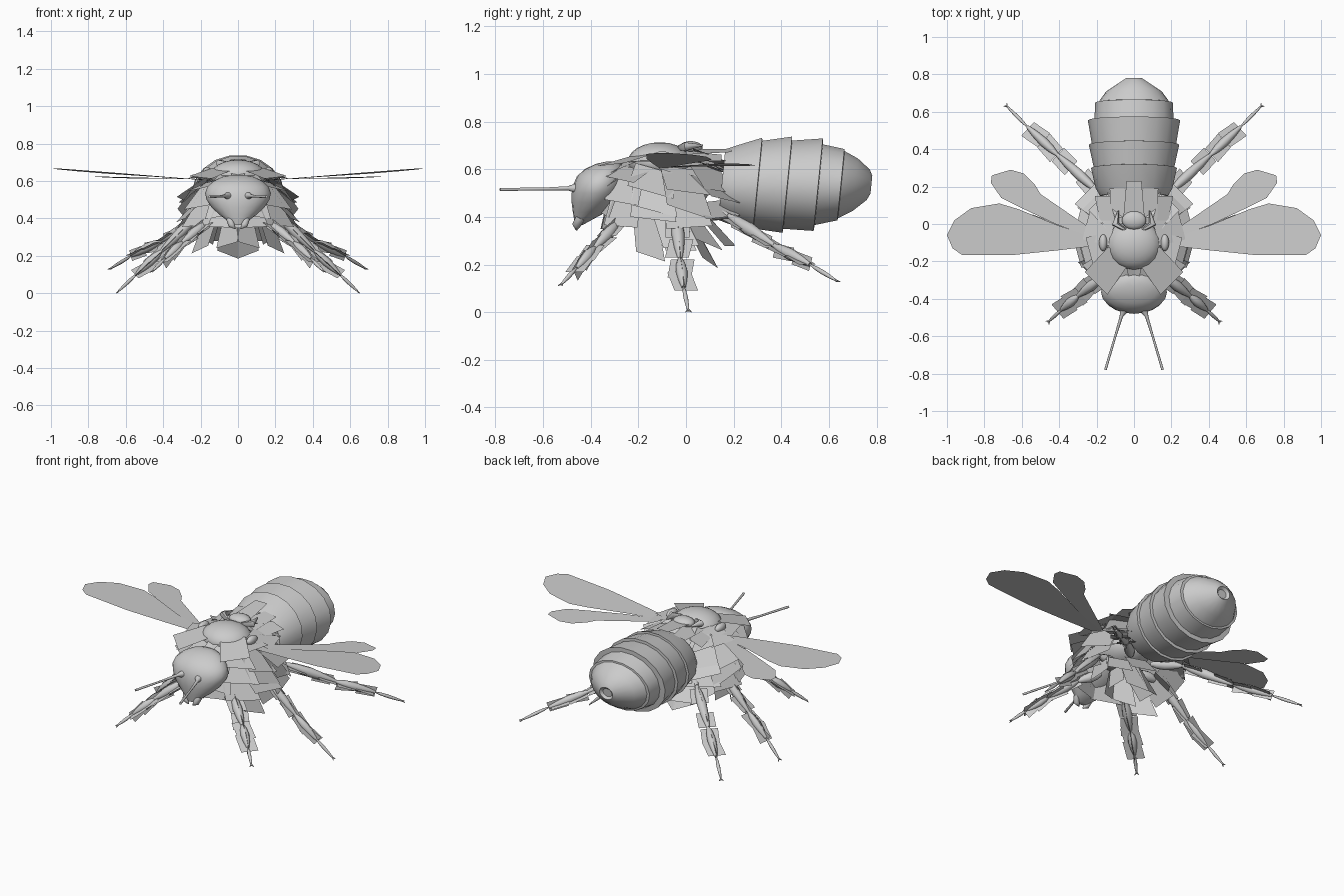
import bpy, bmesh, math, random
from mathutils import Vector as V

random.seed(4)
cube = bpy.data.objects.get("Cube")
if cube:
    bpy.data.objects.remove(cube)

grey = bpy.data.materials.new("plain grey")
grey.use_nodes = True
grey.diffuse_color = (0.6, 0.6, 0.6, 1)
grey.node_tree.nodes["Principled BSDF"].inputs["Base Color"].default_value = (0.6, 0.6, 0.6, 1)


def finish(name, bm, smooth=True, mirror=False, angle=60):
    mesh = bpy.data.meshes.new(name)
    if smooth:
        bmesh.ops.recalc_face_normals(bm, faces=bm.faces)
    bm.to_mesh(mesh)
    bm.free()
    mesh.materials.append(grey)
    ob = bpy.data.objects.new(name, mesh)
    bpy.context.collection.objects.link(ob)
    if mirror:
        ob.modifiers.new("Mirror", "MIRROR").use_mirror_merge = False
    if smooth:
        bpy.ops.object.select_all(action="DESELECT")
        bpy.context.view_layer.objects.active = ob
        ob.select_set(True)
        bpy.ops.object.shade_smooth_by_angle(angle=math.radians(angle))


def loft(bm, rings, sides=16):
    """Skin rings given as (centre, u axis, v axis)."""
    loops = []
    for c, u, v in rings:
        loops.append([bm.verts.new(V(c) + V(u) * math.cos(a) + V(v) * math.sin(a))
                      for a in (math.tau * i / sides for i in range(sides))])
    for a, b in zip(loops, loops[1:]):
        for i in range(sides):
            j = (i + 1) % sides
            bm.faces.new((a[i], a[j], b[j], b[i]))
    bm.faces.new(loops[0][::-1])
    bm.faces.new(loops[-1])


def tube(bm, stations, sides=10):
    """Skin a round limb through (point, radius) stations."""
    axis = (V(stations[-1][0]) - V(stations[0][0])).normalized()
    u = axis.cross(V((0, 0, 1))).normalized()
    v = axis.cross(u)
    loft(bm, [(p, u * r, v * r) for p, r in stations], sides)


def card(bm, base, tip, side, w0, w1):
    """One flat tuft of fur."""
    b, t, s = V(base), V(tip), V(side)
    bm.faces.new([bm.verts.new(p) for p in
                  (b - s * w0, b + s * w0, t + s * w1, t - s * w1)])


def ellipsoid(name, centre, size, mirror=False):
    bm = bmesh.new()
    bmesh.ops.create_uvsphere(bm, u_segments=20, v_segments=12, radius=1)
    for v in bm.verts:
        v.co = V(centre) + V([a * b for a, b in zip(v.co, size)])
    finish(name, bm, mirror=mirror)


# Abdomen: flared overlapping plates, each leaning slightly back
bm = bmesh.new()
plates = [(.15, .18, .15), (.19, .205, .165), (.3, .23, .2), (.302, .215, .187),
          (.425, .242, .205), (.427, .225, .188), (.555, .247, .197), (.557, .212, .172),
          (.65, .207, .152), (.652, .19, .143), (.71, .148, .112), (.765, .065, .065),
          (.778, .045, .038), (.765, .03, .025)]
loft(bm, [((0, y, .535), (rx, 0, 0), (0, rz * .1, rz)) for y, rx, rz in plates], 18)
finish("abdomen", bm, angle=40)

# Thorax: core, back shield and small plates behind it
ellipsoid("thorax_core", (0, -.07, .53), (.13, .18, .1))
ellipsoid("back_shield", (0, -.11, .63), (.147, .135, .083))
ellipsoid("rear_shield", (0, .02, .69), (.065, .05, .028))
ellipsoid("wing_joint", (.165, -.1, .65), (.022, .045, .025), True)
bm = bmesh.new()
tube(bm, [((.05, -.03, .69), .012), ((.1, .0, .695), .02), ((.085, .07, .7), .004)], 6)
finish("back_spur", bm, mirror=True)

# Head: shield shape, broad above and narrow at the mouth
bm = bmesh.new()
levels = [(.365, -.45, .03, .015), (.39, -.43, .06, .04), (.42, -.405, .1, .07), (.46, -.385, .142, .095),
          (.5, -.373, .168, .107), (.535, -.365, .176, .108), (.57, -.355, .163, .103),
          (.6, -.34, .13, .085), (.622, -.325, .085, .055), (.632, -.315, .03, .02)]
loft(bm, [((0, y, z), (rx, 0, 0), (0, ry, 0)) for z, y, rx, ry in levels], 20)
finish("head", bm)

# Antennae and jaws
bm = bmesh.new()
tube(bm, [((.045, -.43, .52), .035), ((.055, -.465, .52), .02), ((.068, -.495, .52), .009),
          ((.1, -.6, .517), .006), ((.153, -.78, .515), .007)])
finish("antenna", bm, mirror=True)
bm = bmesh.new()
tube(bm, [((.045, -.44, .4), .02), ((.035, -.46, .365), .018), ((.015, -.46, .345), .004)])
finish("jaw", bm, mirror=True)


# Wings: thin flat outlines rising toward the tip
def wing(name, outline, z0, slope):
    bm = bmesh.new()
    bm.faces.new([bm.verts.new((x, y, z0 + slope * (x - .15) - .03 * y)) for x, y in outline])
    finish(name, bm, False, True)


wing("fore_wing", [(.15, -.11), (.4, -.14), (.64, -.165), (.92, -.165), (.97, -.13), (1, -.06),
                   (.96, .02), (.87, .085), (.72, .11), (.62, .08), (.4, -.01), (.15, -.09)], .6, .077)
wing("hind_wing", [(.15, -.1), (.42, .0), (.6, .085), (.71, .14), (.765, .22), (.76, .26),
                   (.66, .29), (.59, .27), (.53, .21), (.5, .16), (.15, -.08)], .605, .04)

# Legs: hip, thigh, shin and foot, each a spindle, with claws and fur strips
legs = {
    "front_leg": [(.07, -.2, .42), (.17, -.285, .375), (.3, -.385, .27), (.39, -.46, .185), (.46, -.525, .115)],
    "middle_leg": [(.07, -.06, .42), (.22, -.04, .41), (.41, -.025, .225), (.54, -.01, .105), (.645, .01, .005)],
    "rear_leg": [(.07, .06, .42), (.2, .18, .405), (.41, .37, .28), (.57, .52, .2), (.685, .635, .13)],
}
for name, joints in legs.items():
    joints = [V(j) for j in joints]
    bm = bmesh.new()
    fur = bmesh.new()
    for k, (a, b) in enumerate(zip(joints, joints[1:])):
        r = (.03, .028, .025, .01)[k]
        tube(bm, [(a.lerp(b, t), r * s) for t, s in
                  ((0, .35), (.2, .8), (.45, 1), (.75, .75), (1, .35))])
        axis = (b - a).normalized()
        flat = axis.cross(V((0, 0, 1))).normalized()
        up = axis.cross(flat)
        if k not in (1, 2):
            continue
        for t in (.27, .77):
            # A flat strip reaching out on both flanks, and an upright one below
            for out, width in ((flat, .05), (up, .03)):
                mid = a.lerp(b, t + random.uniform(-.05, .05)) + up * random.uniform(0, .01)
                skew = out * random.uniform(-.015, .015)
                half = axis * .055 + skew
                card(fur, mid - half, mid + half, out, width, width)
    foot = joints[-1]
    for s in (-1, 1):
        tube(bm, [(foot - axis * .01, .005), (foot + flat * s * .012 + axis * .006, .002)], 5)
    finish(name, bm, mirror=True)
    finish(name + "_fur", fur, False, True)


# Thorax fur: skirts of broad tufts, layered from the collar to the belly
def skirt(name, count, inner, outer, width, lean=0.0, front=True):
    bm = bmesh.new()
    (ax, ay, z0), (bx, by, z1) = inner, outer
    for i in range(count):
        a = math.pi * ((i + .5) / count - .5)
        if not front and math.sin(a) < -.6:
            continue
        d = V((math.cos(a), math.sin(a), 0))
        k = random.uniform(.92, 1.1)
        base = (ax * d.x, ay * d.y - .08, z0 + random.uniform(-.02, .02))
        tip = (bx * d.x * k, by * d.y * k - .08 + lean, z1 + random.uniform(-.03, .03))
        side = V((-d.y, d.x, random.uniform(-.35, .1)))
        card(bm, base, tip, side, width * .85, width)
    finish(name, bm, False, True)


skirt("collar_fur", 6, (.12, .13, .645), (.265, .31, .605), .085)
skirt("shoulder_fur", 6, (.16, .19, .62), (.3, .32, .53), .1, .01)
skirt("side_fur", 6, (.2, .22, .56), (.32, .31, .44), .1, .02)
skirt("flank_fur", 6, (.22, .24, .48), (.3, .28, .37), .1, .02)
skirt("belly_fur", 5, (.17, .16, .42), (.23, .2, .26), .075, .06, False)
skirt("keel_fur", 3, (.06, .08, .42), (.11, .14, .235), .065, .06)

# Tufts lying over the front of the abdomen
bm = bmesh.new()
for x, y in ((.0, .23), (.09, .19), (.17, .15)):
    card(bm, (x * .7, .0, .69 - x * .2), (x, y, .715 - x * .4), (1, 0, -x * 2), .06, .04)
finish("rear_tufts", bm, False, True)
